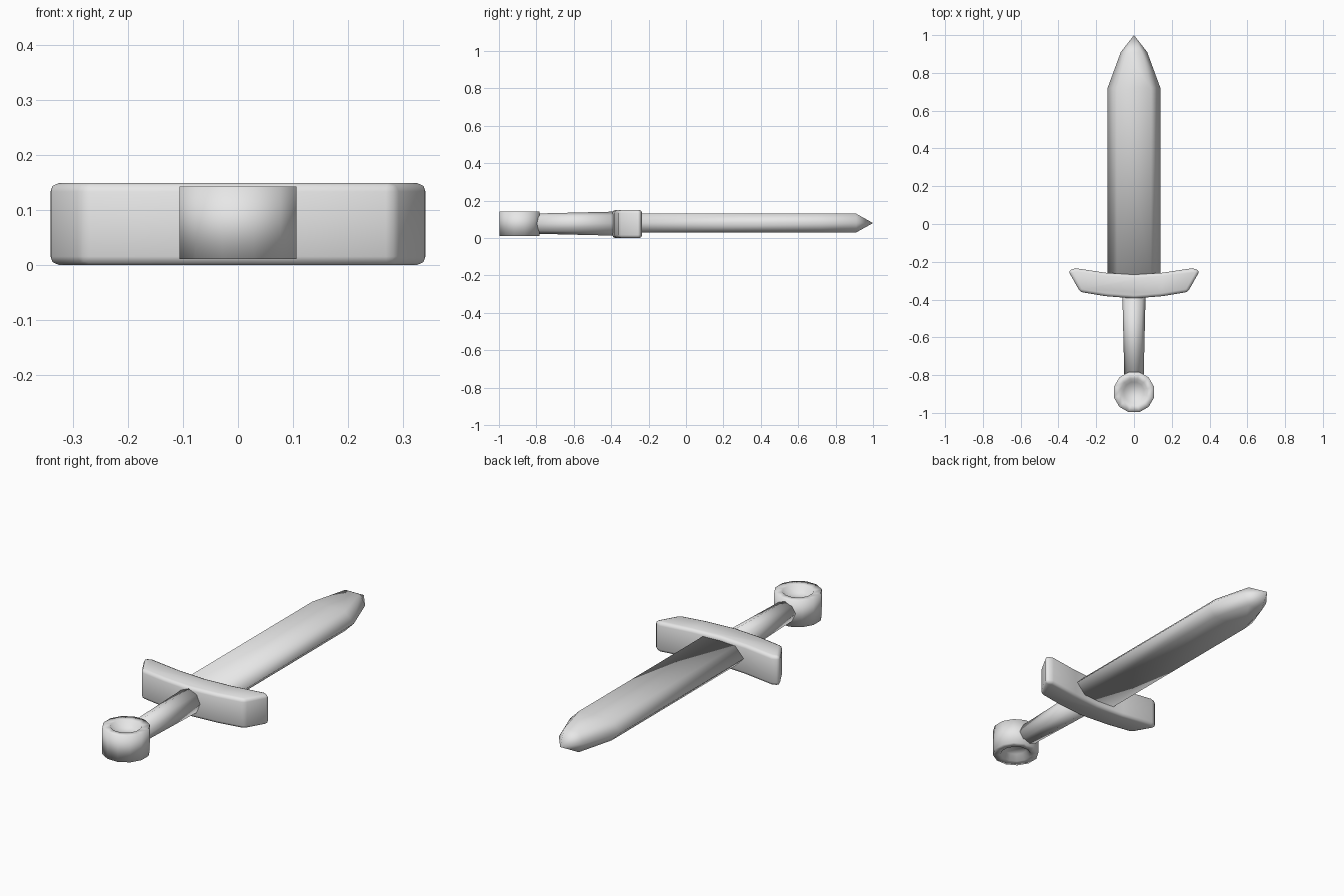
import bpy, bmesh
from math import cos, sin, pi, radians

cube = bpy.data.objects.get("Cube")
if cube:
    bpy.data.objects.remove(cube, do_unlink=True)

GREY = (0.8, 0.8, 0.8, 1)
steel = bpy.data.materials.new("plain grey")
steel.use_nodes = True
steel.diffuse_color = GREY
steel.node_tree.nodes["Principled BSDF"].inputs["Base Color"].default_value = GREY

MID = 0.077  # height of the centre plane


def loft(name, rings, bevel=0):
    """Skin a list of rings, cap both ends and shade the result smooth."""
    bm = bmesh.new()
    loops = [[bm.verts.new(p) for p in ring] for ring in rings]
    for a, b in zip(loops, loops[1:]):
        for i in range(len(a)):
            j = (i + 1) % len(a)
            bm.faces.new((a[i], a[j], b[j], b[i]))
    bm.faces.new(loops[0])
    bm.faces.new(loops[-1])
    bmesh.ops.remove_doubles(bm, verts=bm.verts, dist=0.0005)
    bmesh.ops.recalc_face_normals(bm, faces=bm.faces)
    for face in bm.faces:
        face.smooth = True
    mesh = bpy.data.meshes.new(name)
    bm.to_mesh(mesh)
    bm.free()
    mesh.materials.append(steel)
    obj = bpy.data.objects.new(name, mesh)
    bpy.context.collection.objects.link(obj)
    if bevel:
        mod = obj.modifiers.new("soft edges", 'BEVEL')
        mod.width = bevel
        mod.segments = 2
        mod.limit_method = 'ANGLE'
        mod.angle_limit = radians(40)


def circle(sides, radius, turn=0):
    steps = [2 * pi * (i + turn) / sides for i in range(sides)]
    return [(radius * cos(t), radius * sin(t)) for t in steps]


# Blade: flat-topped six-sided section with sharp edges, narrowing to a point
def section(y, half, flat, thick):
    corners = [(half, 0), (flat, thick), (-flat, thick),
               (-half, 0), (-flat, -thick), (flat, -thick)]
    return [(x, y, MID + 0.003 + z) for x, z in corners]


loft("blade", [section(-0.30, 0.14, 0.09, 0.05), section(0.72, 0.14, 0.09, 0.05),
               section(0.91, 0.07, 0.04, 0.05), section(1.0, 0, 0, 0)])

# Crossguard: bowed outline, mirrored and extruded, with softened edges
half = [(0.15, -0.382), (0.285, -0.36), (0.348, -0.248), (0.31, -0.234),
        (0.15, -0.258)]
outline = ([(0, -0.394)] + half + [(0, -0.268)]
           + [(-x, y) for x, y in reversed(half)])
loft("crossguard", [[(x, y, z) for x, y in outline] for z in (0, 0.15)],
     bevel=0.016)

# Grip: eight-sided, thinner towards the pommel
loft("grip", [[(x, y, MID + 1.05 * z) for x, z in circle(8, r)]
              for y, r in ((-0.82, 0.051), (-0.35, 0.062))])

# Pommel: short drum with a flat rim and a round recess in both ends
recess = [(0.055, 0.035), (0.072, 0.066), (0.11, 0.066)]
profile = recess + [(r, -h) for r, h in reversed(recess)]
loft("pommel", [[(x, y - 0.89, MID + h) for x, y in circle(12, r, 0.5)]
                for r, h in profile])
